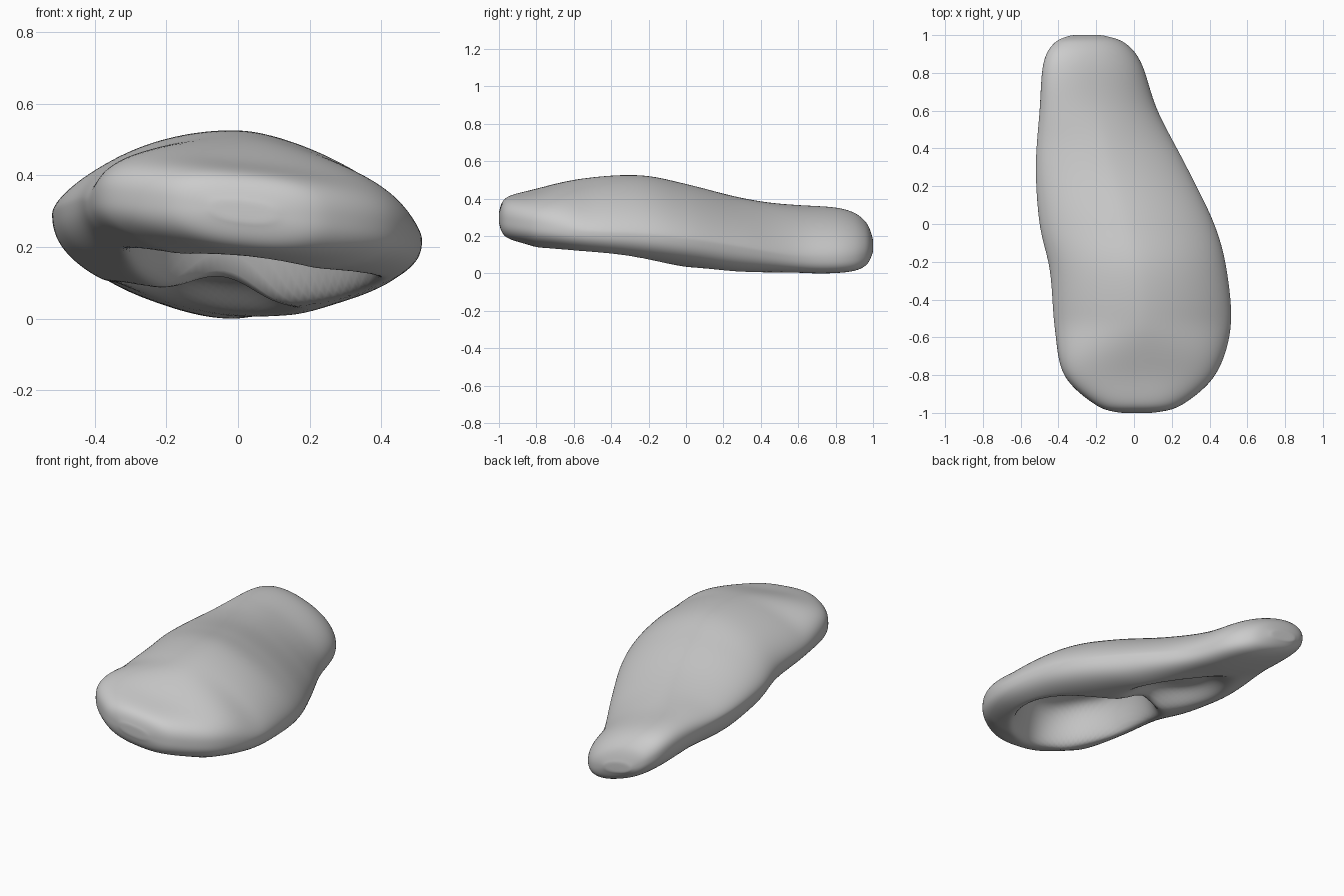
import bpy, bmesh, math
from mathutils import Vector

if "Cube" in bpy.data.objects:
    bpy.data.objects.remove(bpy.data.objects["Cube"])

# Key sections: y, left x, right x, left edge z, right edge z, crown height
KEYS = [
    (-1.00, -.07, .10, .31, .29, .03),
    (-.96, -.20, .25, .32, .275, .105),
    (-.80, -.37, .43, .335, .25, .15),
    (-.55, -.42, .512, .33, .225, .23),
    (-.25, -.445, .492, .33, .21, .255),
    (.00, -.50, .425, .31, .185, .23),
    (.30, -.52, .28, .295, .14, .18),
    (.60, -.50, .125, .285, .09, .155),
    (.85, -.48, .04, .265, .085, .14),
    (.96, -.42, -.05, .22, .10, .10),
    (1.00, -.33, -.17, .165, .135, .03),
]
N = 72      # points around each section
STEPS = 6   # sections per key span


def smooth(a, b, v):
    t = min(1, max(0, (v - a) / (b - a)))
    return t * t * (3 - 2 * t)


def dome(s, p):
    return max(0, 1 - abs(s) ** p) ** (1 / p)


def spline(keys, u):
    """Catmull-Rom interpolation of the key sections."""
    k = min(int(u), len(keys) - 2)
    t = u - k
    a, b, c, d = (keys[min(max(k + o, 0), len(keys) - 1)] for o in (-1, 0, 1, 2))
    return [q + .5 * t * (r - p + t * (2 * p - 5 * q + 4 * r - w + t * (3 * (q - r) + w - p)))
            for p, q, r, w in zip(a, b, c, d)]


def hollow(s, y):
    """Underside scoops: a deep bowl, a bridge, then a shallow groove."""
    bowl = smooth(0, .32, 1 - math.hypot(s / .76, (y + .42) / .46))
    groove = smooth(0, .6, 1 - math.hypot(s / .65, (y - .27) / .33))
    return max(bowl, .4 * groove)


def section(y, xl, xr, zl, zr, ht):
    """Closed tilted cross-section with a scooped underside."""
    # Belly sags lower in the middle of the length
    hb = .14 * min(1, ht / .15) + .055 * smooth(-.9, 0, y) * (1 - smooth(.2, .65, y))
    # Boxy front rim turning into a pointed crown
    p_top = 2.8 - 1.15 * smooth(-.85, -.5, y) + .5 * smooth(.4, .8, y)
    pts = []
    for i in range(N):
        s = math.cos(2 * math.pi * i / N)
        chord = (zl + zr) / 2 + (zr - zl) / 2 * s
        z = top = chord + ht * dome(s, p_top)
        if i > N // 2:
            z = chord - hb * dome(s, 2.4)
            w = hollow(s, y)
            z += w * max(0, top - .09 - z)
            s *= 1 + .12 * w
        pts.append(Vector(((xl + xr) / 2 + (xr - xl) / 2 * s, y, z)))
    return pts


# Hollow shell body, lofted through the sections
bm = bmesh.new()
count = (len(KEYS) - 1) * STEPS
rings = [[bm.verts.new(p) for p in section(*spline(KEYS, i / STEPS))]
         for i in range(count + 1)]
for a, b in zip(rings, rings[1:]):
    for i in range(N):
        j = (i + 1) % N
        bm.faces.new((a[i], a[j], b[j], b[i]))

# Ends closed with fans
for ring in (rings[0], rings[-1]):
    tip = bm.verts.new(sum((v.co for v in ring), Vector()) / N)
    for i in range(N):
        bm.faces.new((ring[i], ring[(i + 1) % N], tip))
bmesh.ops.recalc_face_normals(bm, faces=bm.faces)

mesh = bpy.data.meshes.new("shell_body")
bm.to_mesh(mesh)
bm.free()
for f in mesh.polygons:
    f.use_smooth = True
body = bpy.data.objects.new("shell_body", mesh)
bpy.context.collection.objects.link(body)

# Smooth the organic surface
sub = body.modifiers.new("smooth", 'SUBSURF')
sub.levels = sub.render_levels = 1

# Rest the body on the ground
body.location.z = -min(v.co.z for v in mesh.vertices)
